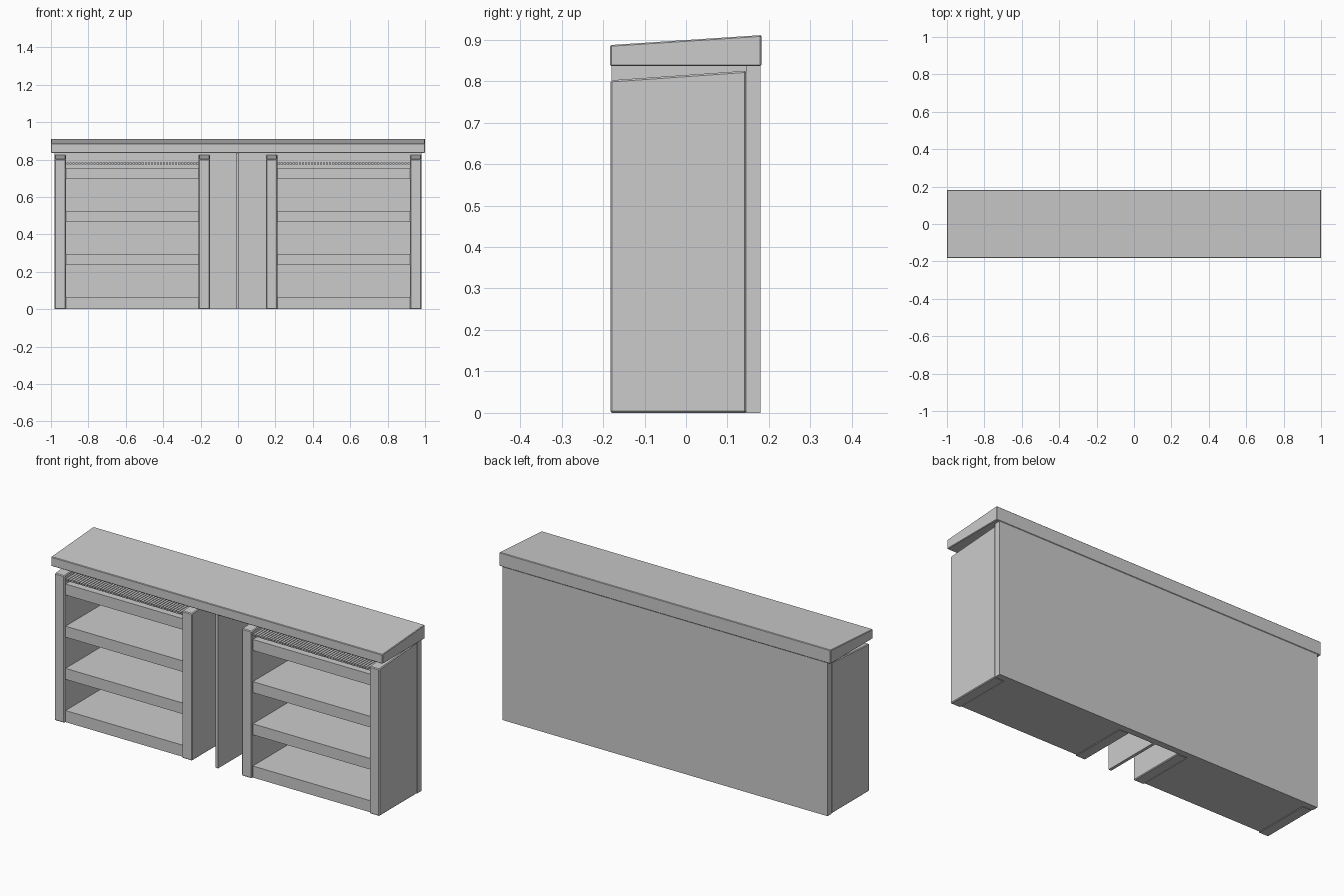
import bpy

# Remove the default object
cube = bpy.data.objects.get("Cube")
if cube:
    bpy.data.objects.remove(cube, do_unlink=True)

# Single grey paint
grey = bpy.data.materials.new("plain_grey")
grey.use_nodes = True
colour = (0.6, 0.6, 0.6, 1)
grey.diffuse_color = colour
grey.node_tree.nodes["Principled BSDF"].inputs["Base Color"].default_value = colour

FRONT, BACK, PANEL = -0.18, 0.18, 0.145
BAY_IN, BAY_OUT = 0.21, 0.92


def block(name, x0, x1, y0, y1, z0, top_front, top_back=None, bevel=0):
    """Box whose top may slope from front to back."""
    top_back = top_front if top_back is None else top_back
    verts = [(x, y, z) for x in (x0, x1)
             for y, top in ((y0, top_front), (y1, top_back)) for z in (z0, top)]
    faces = [(0, 1, 3, 2), (4, 6, 7, 5), (0, 4, 5, 1),
             (2, 3, 7, 6), (0, 2, 6, 4), (1, 5, 7, 3)]
    mesh = bpy.data.meshes.new(name)
    mesh.from_pydata(verts, [], faces)
    mesh.materials.append(grey)
    obj = bpy.data.objects.new(name, mesh)
    bpy.context.collection.objects.link(obj)
    if bevel:
        mod = obj.modifiers.new("edge_bevel", 'BEVEL')
        mod.width = bevel
        mod.segments = 1
    return obj


# Sloped counter, back panel and centre divider
block("counter_top", -1, 1, FRONT - 0.003, BACK + 0.002, 0.836, 0.887, 0.911, 0.003)
block("back_panel", -0.98, 0.98, PANEL, BACK, 0, 0.836)
block("centre_divider", -0.01, 0.006, FRONT, PANEL, 0, 0.836)

for side, s in (("right", -1), ("left", 1)):
    # Upright side panels with sloping tops
    for part, a, b in (("inner", 0.15, BAY_IN), ("outer", BAY_OUT, 0.98)):
        x0, x1 = sorted((s * a, s * b))
        block(f"{side}_{part}_upright", x0, x1, FRONT - 0.002, PANEL,
              0, 0.802, 0.825, 0.004)

    # Thick shelves
    x0, x1 = sorted((s * BAY_IN, s * BAY_OUT))
    for i, (low, high) in enumerate(((0.002, 0.065), (0.235, 0.295),
                                     (0.465, 0.525), (0.695, 0.755))):
        block(f"{side}_shelf_{i + 1}", x0, x1, FRONT + 0.008, PANEL, low, high)

    # Rack of thin bars above the top shelf
    count = 44
    pitch = (x1 - x0) / count
    for i in range(count):
        x = x0 + (i + 0.5) * pitch
        block(f"{side}_rack_bar_{i + 1}", x - pitch * 0.38, x + pitch * 0.38,
              FRONT + 0.008, PANEL, 0.774, 0.784)
